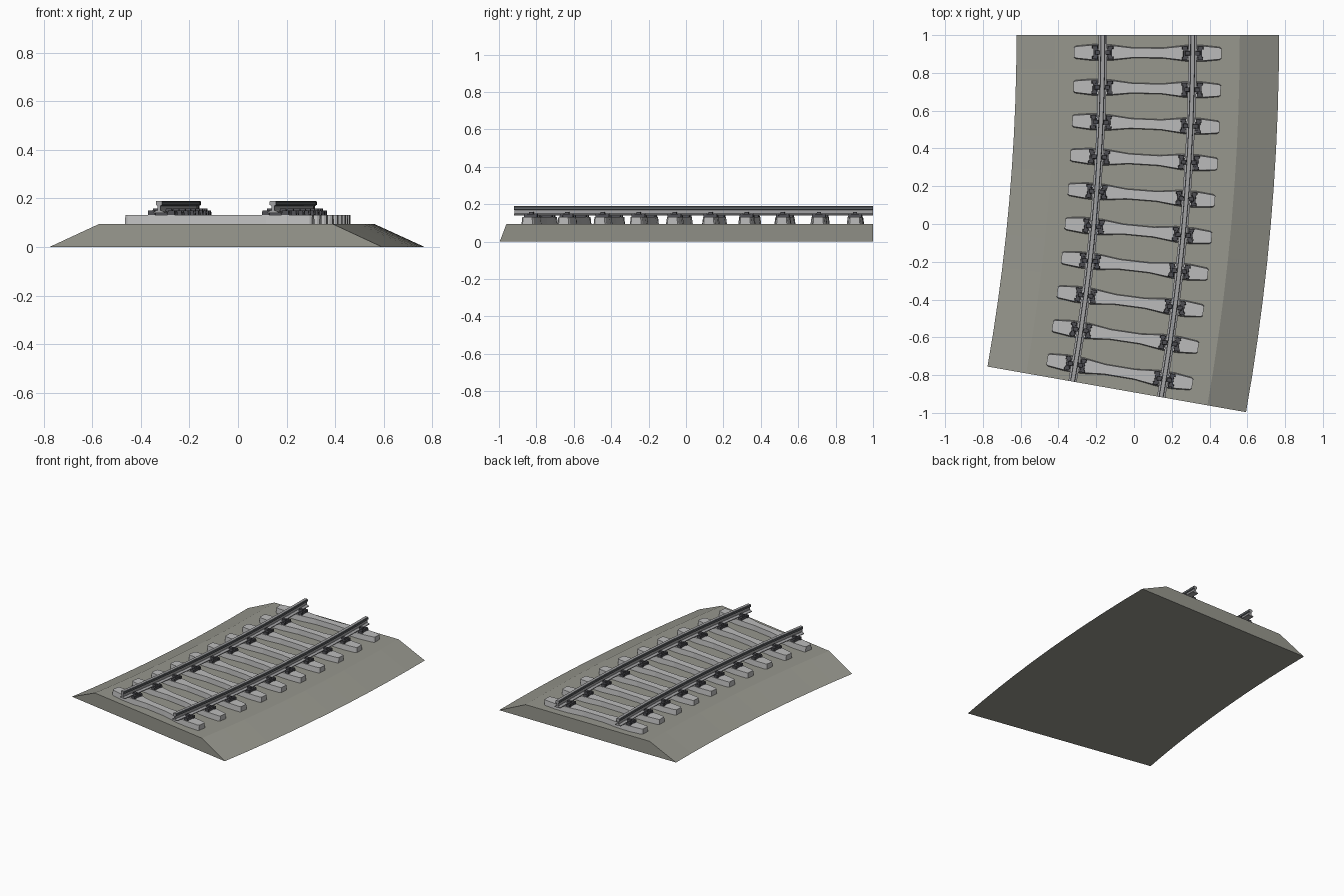
import bpy, bmesh, math
from mathutils import Matrix, Vector

if "Cube" in bpy.data.objects:
    bpy.data.objects.remove(bpy.data.objects["Cube"], do_unlink=True)

RADIUS, ARC = 10.8, math.radians(10)
MID_X, GAUGE = 0.073, 0.238
TIES = 10


def material(name, rgb):
    m = bpy.data.materials.new(name)
    m.use_nodes = True
    m.diffuse_color = (*rgb, 1)
    m.node_tree.nodes["Principled BSDF"].inputs["Base Color"].default_value = (*rgb, 1)
    return m


GRAVEL = material("gravel", (0.31, 0.31, 0.27))
CONCRETE = material("concrete", (0.50, 0.50, 0.50))
STEEL = material("rail steel", (0.36, 0.36, 0.37))
DARK_STEEL = material("dark rail steel", (0.12, 0.13, 0.14))
IRON = material("fastener iron", (0.075, 0.075, 0.085))


def frame(angle):
    """Local frame on the curve: x points outward, y back along the track."""
    x = MID_X - RADIUS + RADIUS * math.cos(angle)
    y = 1 - RADIUS * math.sin(angle)
    return Matrix.Translation((x, y, 0)) @ Matrix.Rotation(-angle, 4, "Z")


def to_mesh(bm, name, *mats):
    bmesh.ops.recalc_face_normals(bm, faces=bm.faces)
    mesh = bpy.data.meshes.new(name)
    bm.to_mesh(mesh)
    bm.free()
    for m in mats:
        mesh.materials.append(m)
    return mesh


def place(mesh, name, matrix=Matrix()):
    obj = bpy.data.objects.new(name, mesh)
    bpy.context.collection.objects.link(obj)
    obj.matrix_world = matrix
    return obj


def sweep(profile, offset, steps):
    """Sweep a closed cross-section along the curve."""
    bm = bmesh.new()
    rings = []
    for i in range(steps + 1):
        f = frame(ARC * i / steps)
        rings.append([bm.verts.new(f @ Vector((x + offset, 0, z))) for x, z in profile])
    n = len(profile)
    for a, b in zip(rings, rings[1:]):
        for k in range(n):
            bm.faces.new((a[k], a[(k + 1) % n], b[(k + 1) % n], b[k]))
    bm.faces.new(rings[0])
    bm.faces.new(rings[-1])
    return bm


def mirrored(half):
    return half + [(-x, z) for x, z in reversed(half)]


def box(bm, x0, x1, y0, y1, z0, z1, taper=1.0):
    """Axis-aligned box whose top may be narrower than its base."""
    size = Vector((x1 - x0, y1 - y0, z1 - z0))
    mid = Vector((x0 + x1, y0 + y1, z0 + z1)) / 2
    made = bmesh.ops.create_cube(bm, size=1)["verts"]
    for v in made:
        k = taper if v.co.z > 0 else 1.0
        v.co = mid + Vector((v.co.x * size.x * k, v.co.y * size.y * k, v.co.z * size.z))


# Ballast bed
bed = sweep(mirrored([(0.695, 0), (0.487, 0.095)]), 0, 10)
place(to_mesh(bed, "ballast_bed", GRAVEL), "ballast_bed")

# Rails: wide foot, thin web, dark-sided head
rail_profile = mirrored([(0.022, 0.14), (0.022, 0.145), (0.006, 0.151),
                         (0.006, 0.169), (0.013, 0.173), (0.013, 0.186), (0.010, 0.19)])
for side, name in ((-1, "right_rail"), (1, "left_rail")):
    bm = sweep(rail_profile, side * GAUGE, 20)
    bm.normal_update()
    for f in bm.faces:
        on_head = f.calc_center_median().z > 0.165 and len(f.verts) == 4
        f.material_index = int(on_head and abs(f.normal.z) < 0.95)
    place(to_mesh(bm, name, STEEL, DARK_STEEL), name)

# Sleeper: waisted plan with chamfered ends, sides leaning in slightly
half_plan = [(0.39, 0.026), (0.38, 0.033), (0.29, 0.042), (0.20, 0.041), (0.08, 0.027)]
upper = half_plan + [(-x, y) for x, y in reversed(half_plan)]
plan = upper + [(x, -y) for x, y in reversed(upper)]
bm = bmesh.new()
low = [bm.verts.new((x, y * 1.06, 0.09)) for x, y in plan]
top = [bm.verts.new((x, y * 0.92, 0.131)) for x, y in plan]
bm.faces.new(low)
bm.faces.new(top)
for k in range(len(plan)):
    j = (k + 1) % len(plan)
    bm.faces.new((low[k], low[j], top[j], top[k]))
sleeper_mesh = to_mesh(bm, "sleeper", CONCRETE)

# Fastener: pad below the rail, a shoulder and a forked clip on each side
bm = bmesh.new()
box(bm, -0.03, 0.03, -0.022, 0.022, 0.130, 0.1405)
for s in (-1, 1):
    def part(x0, x1, *rest):
        box(bm, min(s * x0, s * x1), max(s * x0, s * x1), *rest)
    part(0.012, 0.042, -0.013, 0.013, 0.130, 0.159, 0.8)
    part(0.030, 0.050, -0.034, 0.034, 0.130, 0.147, 0.9)
    for e in (-1, 1):
        y0, y1 = sorted((e * 0.020, e * 0.036))
        part(0.026, 0.056, y0, y1, 0.132, 0.150, 0.9)
fastener_mesh = to_mesh(bm, "rail_fastener", IRON)

# Repeat sleepers and fasteners along the curve
for i in range(TIES):
    f = frame(ARC * (i + 0.5) / TIES)
    place(sleeper_mesh, f"sleeper_{i + 1}", f)
    for side, name in ((-1, "right"), (1, "left")):
        place(fastener_mesh, f"{name}_fastener_{i + 1}",
              f @ Matrix.Translation((side * GAUGE, 0, 0)))
